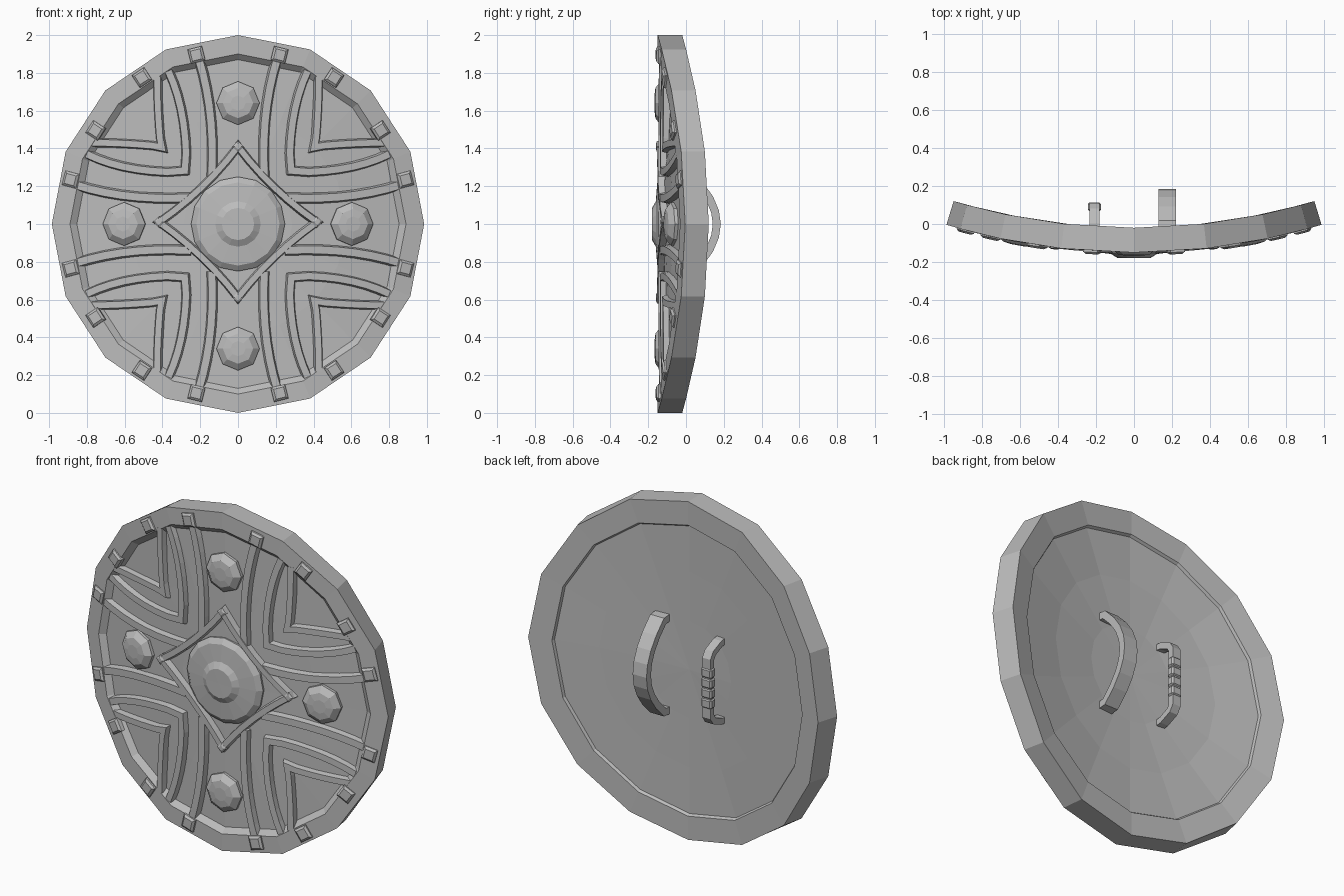
import bpy, bmesh, math
from mathutils import Vector

old = bpy.data.objects.get("Cube")
if old:
    bpy.data.objects.remove(old, do_unlink=True)

grey = bpy.data.materials.new("plain grey")
grey.diffuse_color = (0.5, 0.5, 0.5, 1)
grey.use_nodes = True
grey.node_tree.nodes["Principled BSDF"].inputs["Base Color"].default_value = (0.5, 0.5, 0.5, 1)

BEND = 3.4     # radius of the sideways curve
FRONT = -0.15  # y of the rim face at the middle


def bent(u, v, d):
    """Point on the curved shield: u across, v up from the centre, d outward."""
    a = u / BEND
    r = BEND + d
    return Vector((r * math.sin(a), FRONT + BEND - r * math.cos(a), 1 + v))


def finish(name, bm):
    bmesh.ops.recalc_face_normals(bm, faces=bm.faces)
    mesh = bpy.data.meshes.new(name)
    bm.to_mesh(mesh)
    bm.free()
    mesh.materials.append(grey)
    ob = bpy.data.objects.new(name, mesh)
    bpy.context.collection.objects.link(ob)
    return ob


def skin(bm, rows, wrap_rows, wrap_cols):
    """Bridge rows of vertices with quads."""
    n, m = len(rows), len(rows[0])
    for i in range(n if wrap_rows else n - 1):
        for j in range(m if wrap_cols else m - 1):
            a, b = rows[i], rows[(i + 1) % n]
            k = (j + 1) % m
            bm.faces.new((a[j], a[k], b[k], b[j]))


def lathe(name, profile, sides, u=0, v=0, turn=0.0):
    """Turned part on the curved face; open ends of the profile become fans."""
    bm = bmesh.new()
    rows = []
    for r, d in profile:
        angles = [turn + math.tau * k / sides for k in range(sides)]
        rows.append([bm.verts.new(bent(u + r * math.sin(a), v + r * math.cos(a), d)) for a in angles])
    skin(bm, rows, False, True)
    for row, (r, d) in ((rows[0], profile[0]), (rows[-1], profile[-1])):
        tip = bm.verts.new(bent(u, v, d))
        for k in range(sides):
            bm.faces.new((row[k], row[(k + 1) % sides], tip))
    return finish(name, bm)


def curve(a, c, b, n=7):
    a, c, b = Vector(a), Vector(c), Vector(b)
    return [a * (1 - t) ** 2 + c * 2 * t * (1 - t) + b * t * t for t in (k / n for k in range(n + 1))]


def offset(pts, dist, closed=False):
    """Shift a 2D path sideways with mitred corners."""
    out, n = [], len(pts)
    for i, p in enumerate(pts):
        before = pts[i - 1] if i or closed else None
        after = pts[(i + 1) % n] if i < n - 1 or closed else None
        t1 = (p - before).normalized() if before else (after - p).normalized()
        t2 = (after - p).normalized() if after else t1
        t = (t1 + t2).normalized()
        out.append(p + Vector((-t.y, t.x)) * dist / max(t.dot(t1), 0.4))
    return out


def rib(name, pts, half, top, closed=False):
    """Raised band with sloped sides along a path on the curved face."""
    bm = bmesh.new()
    section = ((half, -0.05), (half * 0.62, top), (-half * 0.62, top), (-half, -0.05))
    sides = [[bm.verts.new(bent(p.x, p.y, d)) for p in offset(pts, w, closed)] for w, d in section]
    rows = [list(col) for col in zip(*sides)]
    skin(bm, rows, closed, True)
    if not closed:
        bm.faces.new(rows[0])
        bm.faces.new(rows[-1])
    return finish(name, bm)


def strap(name, pts, half, x0, x1):
    """Flat band following a (z, y) path, extruded across x."""
    bm = bmesh.new()
    a, b = offset(pts, half), offset(pts, -half)
    rows = [[bm.verts.new((x, q.y, 1 + q.x)) for x, q in ((x0, p), (x1, p), (x1, s), (x0, s))]
            for p, s in zip(a, b)]
    skin(bm, rows, False, True)
    bm.faces.new(rows[0])
    bm.faces.new(rows[-1])
    return finish(name, bm)


# Shield body: sunken front panel, rim, stepped back
lathe("shield_body", [(0.29, -0.03), (0.58, -0.03), (0.87, -0.03), (0.9, 0), (1, 0),
                      (1, -0.13), (0.86, -0.13), (0.85, -0.115), (0.58, -0.115), (0.29, -0.115)], 16)

# Central boss with its knob
lathe("central_boss", [(0.25, -0.05), (0.25, -0.02), (0.22, 0.002), (0.12, 0.01), (0.085, 0.03)], 16)

# Four faceted bosses on the arms
for u, v in ((0, 0.64), (0, -0.66), (0.61, 0), (-0.61, 0)):
    lathe("arm_boss", [(0.115, -0.05), (0.115, -0.015), (0.08, 0.012), (0.04, 0.017)], 8, u, v)

# Concave diamond frame with pointed tips
corners = [Vector(p) for p in ((0, 0.41), (0.42, 0.01), (0, -0.39), (-0.42, 0.01))]
loop = []
for k, a in enumerate(corners):
    b = corners[(k + 1) % 4]
    loop += curve(a, (a + b) * 0.42, b, 6)[:-1]
rib("diamond_frame", loop, 0.026, 0.003, True)
for c in corners:
    lathe("diamond_tip", [(0.03, -0.03), (0.03, 0.003), (0.016, 0.009)], 4, c.x, c.y)

# Ribs and studs, repeated in each quarter
arm = curve((0.21, 0.88), (0.12, 0.6), (0.14, 0.25))
outer = curve((0.37, 0.81), (0.27, 0.6), (0.275, 0.29))
inner = curve((0.43, 0.78), (0.43, 0.6), (0.41, 0.4))


def swap(pts):
    return [Vector((p.y, p.x)) for p in pts]


def chevron(leg):
    corner = (leg[-1].x + leg[-1].y) / 2
    return leg[:-1] + [Vector((corner, corner))] + swap(leg[:-1])[::-1]


for sx in (1, -1):
    for sz in (1, -1):
        paths = (("arm_rib", arm, 0.033), ("arm_rib", swap(arm), 0.033),
                 ("outer_chevron", chevron(outer), 0.03), ("inner_chevron", chevron(inner), 0.028))
        for name, pts, half in paths:
            rib(name, [Vector((p.x * sx, p.y * sz)) for p in pts], half, -0.002)
        for u, v in ((0.22, 0.895), (0.51, 0.775), (0.76, 0.495), (0.895, 0.235)):
            u, v = u * sx, v * sz
            lathe("rim_stud", [(0.055, -0.02), (0.055, 0.006), (0.038, 0.016)], 4,
                  u, v, math.atan2(u, v) + math.pi / 4)

# Arched arm strap on the back
arch = [Vector((z, 0.163 - 2.1 * z * z)) for z in (k * 0.27 / 4 for k in range(-4, 5))]
strap("arm_strap", [Vector((-0.275, -0.05))] + arch + [Vector((0.275, -0.05))], 0.021, 0.13, 0.22)

# Hand grip with wrapped middle
half_grip = [Vector(p) for p in ((0.235, -0.05), (0.23, 0.0), (0.2, 0.07), (0.17, 0.09))]
strap("hand_grip", [Vector((-p.x, p.y)) for p in half_grip] + half_grip[::-1], 0.018, -0.235, -0.182)
for k in range(4):
    bm = bmesh.new()
    bmesh.ops.create_cube(bm, size=1)
    for v in bm.verts:
        v.co = Vector((v.co.x * 0.068 - 0.208, v.co.y * 0.048 + 0.09, v.co.z * 0.058 + 0.94 + k * 0.06 - 0.03))
    bmesh.ops.bevel(bm, geom=bm.edges[:], offset=0.009, segments=1, affect='EDGES')
    finish("grip_wrap", bm)
